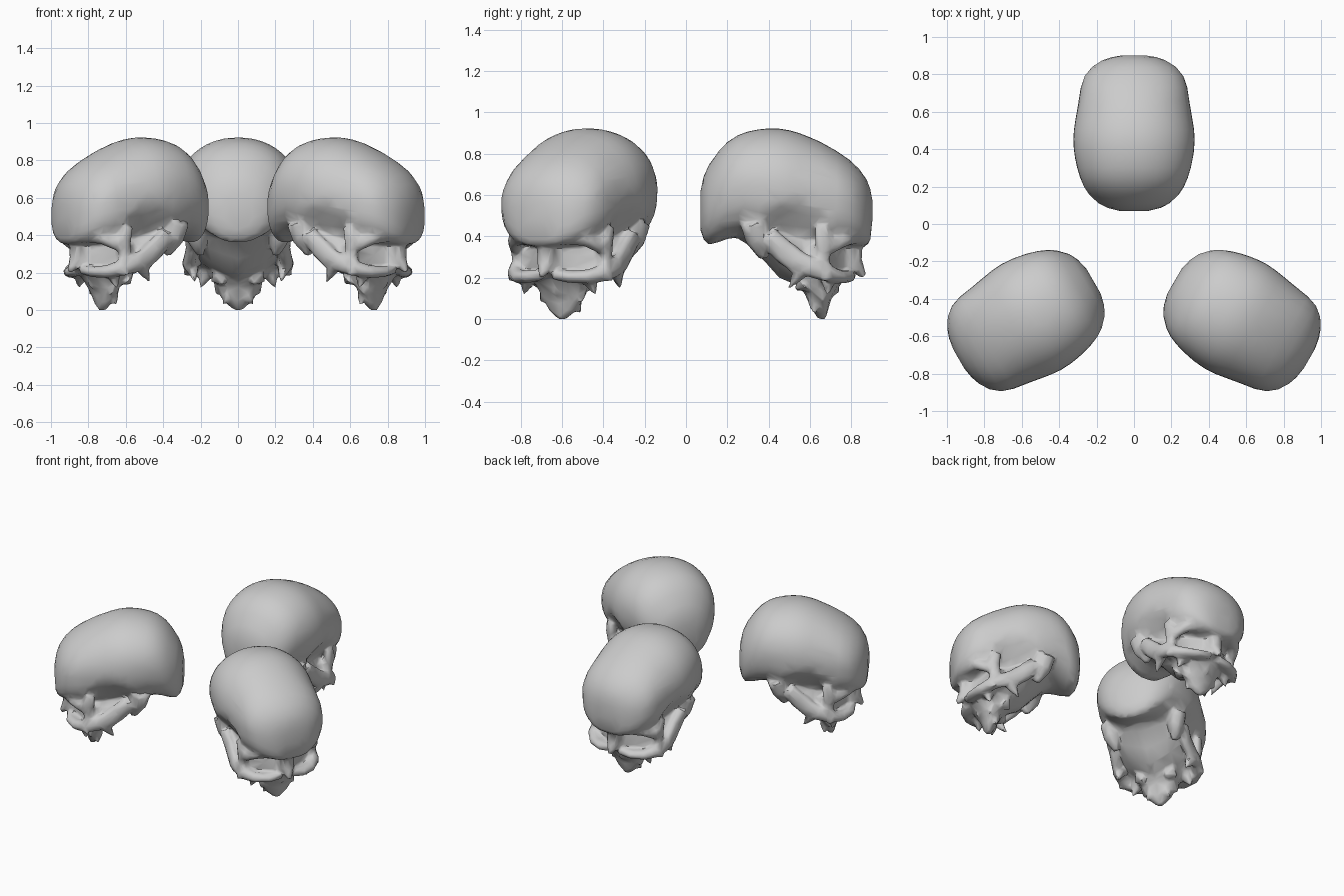
import bpy, bmesh, math
from mathutils import Vector, Matrix

if "Cube" in bpy.data.objects:
    bpy.data.objects.remove(bpy.data.objects["Cube"])

CENTRE = Vector((0, -0.18, 0))   # middle of the ring of three skulls
parts = []


def power(v, e):
    return math.copysign(abs(v) ** (2 / e), v)


def finish(name, bm, mirror=False):
    if mirror:
        geo = bmesh.ops.duplicate(bm, geom=bm.verts[:] + bm.edges[:] + bm.faces[:])["geom"]
        for v in geo:
            if isinstance(v, bmesh.types.BMVert):
                v.co.x *= -1
    bmesh.ops.recalc_face_normals(bm, faces=bm.faces[:])
    me = bpy.data.meshes.new(name)
    bm.to_mesh(me)
    bm.free()
    ob = bpy.data.objects.new(name, me)
    bpy.context.collection.objects.link(ob)
    parts.append(ob)


def bridge(bm, rings):
    n = len(rings[0])
    for a, b in zip(rings, rings[1:]):
        for i in range(n):
            j = (i + 1) % n
            bm.faces.new((a[i], a[j], b[j], b[i]))
    bm.faces.new(rings[0])
    bm.faces.new(rings[-1][::-1])


def loft(sections, axis='Y', n=24, upper=2.1, lower=(2.7, 2.7)):
    """sections: position along axis, low, high, half width; lower: roundness first to last"""
    bm = bmesh.new()
    rings = []
    for k, (pos, lo, hi, hw) in enumerate(sections):
        mid, half, ring = (lo + hi) / 2, (hi - lo) / 2, []
        low = lower[0] + (lower[1] - lower[0]) * k / (len(sections) - 1)
        for i in range(n):
            c, s = math.cos(2 * math.pi * i / n), math.sin(2 * math.pi * i / n)
            e = upper if s > 0 else low
            x, t = hw * power(c, e), mid + half * power(s, e)
            ring.append(bm.verts.new((x, pos, t) if axis == 'Y' else (x, t, pos)))
        rings.append(ring)
    bridge(bm, rings)
    return bm


def bar(bm, points, n=8):
    """tapered tube; points: x, y, z, radius across, radius up"""
    rings = []
    for k, (x, y, z, ra, ru) in enumerate(points):
        a = Vector(points[max(k - 1, 0)][:3])
        b = Vector(points[min(k + 1, len(points) - 1)][:3])
        t = (b - a).normalized()
        up = Vector((0, 0, 1)) if abs(t.z) < 0.8 else Vector((0, 1, 0))
        side = t.cross(up).normalized()
        up = side.cross(t)
        rings.append([bm.verts.new(Vector((x, y, z))
                      + side * ra * math.cos(2 * math.pi * i / n)
                      + up * ru * math.sin(2 * math.pi * i / n)) for i in range(n)])
    bridge(bm, rings)


def spike(bm, base, tip, r):
    bar(bm, [(*base, r, r), (*tip, 0.008, 0.008)], 5)


# Brain case, with hollowed temples
bm = loft([(.07, .43, .62, .08), (.085, .385, .69, .14), (.11, .36, .745, .19),
           (.16, .372, .815, .242), (.20, .388, .857, .268), (.25, .395, .89, .289),
           (.30, .382, .908, .304), (.35, .365, .918, .315), (.40, .35, .923, .322),
           (.45, .34, .922, .325), (.50, .33, .914, .322), (.55, .32, .90, .315),
           (.60, .32, .88, .306), (.65, .325, .858, .297), (.69, .335, .836, .291),
           (.73, .345, .813, .285), (.79, .35, .772, .265), (.84, .35, .725, .225),
           (.875, .355, .675, .17), (.892, .38, .63, .12), (.902, .47, .58, .06)],
          n=48, lower=(2.1, 2.9))
for v in bm.verts:
    d = Vector((0, (v.co.y - .52) * .95, v.co.z - .40)).length / .17
    if d < 1 and abs(v.co.x) > .05:
        v.co.x -= math.copysign(.05 * (1 - d ** 3), v.co.x)
finish("brain_case", bm)

# Underside of the skull, a wedge along the middle
finish("skull_base", loft([(.20, .42, .55, .10), (.30, .36, .55, .20), (.38, .28, .52, .235),
                           (.45, .20, .50, .24), (.57, .15, .44, .23), (.66, .16, .40, .20)],
                          n=24, lower=(1.5, 1.3)))

# Eye socket back wall
finish("socket_wall", loft([(.44, .25, .40, .12), (.55, .22, .40, .20), (.62, .21, .39, .245),
                            (.66, .21, .38, .255), (.69, .21, .37, .20), (.73, .20, .37, .13),
                            (.77, .20, .37, .065), (.81, .22, .37, .045)],
                           n=20, lower=(3, 3), upper=3))

# Upper jaw tapering to a point
finish("upper_jaw", loft([(.25, .48, .77, .15), (.20, .50, .77, .16), (.13, .57, .725, .12),
                          (.09, .59, .70, .105), (.045, .61, .69, .075), (0, .64, .675, .022)],
                         'Z', n=12, upper=2.4, lower=(2, 2)))

# Nose bridge, hanging from the brow
bm = bmesh.new()
bar(bm, [(0, .80, .42, .08, .06), (0, .81, .34, .05, .045), (0, .81, .27, .05, .045),
         (0, .862, .205, .014, .014)])
spike(bm, (0, .68, .16), (0, .745, .125), .04)
finish("nose_bridge", bm)

# Brow ridge over each socket
bm = bmesh.new()
bar(bm, [(.02, .82, .385, .03, .035), (.12, .81, .395, .04, .035),
         (.20, .765, .385, .04, .035), (.245, .69, .35, .03, .04)])
finish("brow_ridge", bm, True)

# Cheek bone: lower socket rim, outer post and arch to the temple
bm = bmesh.new()
bar(bm, [(.03, .80, .215, .025, .025), (.11, .78, .205, .045, .03), (.19, .74, .205, .045, .035),
         (.25, .68, .225, .04, .045), (.265, .61, .25, .035, .05), (.255, .54, .275, .035, .06),
         (.245, .47, .33, .035, .06), (.245, .40, .40, .04, .05)])
bar(bm, [(.245, .67, .22, .035, .045), (.245, .66, .29, .028, .035),
         (.25, .67, .38, .035, .045), (.265, .65, .45, .02, .03)])
finish("cheek_bone", bm, True)

# Ragged broken edges on the cheek, arch and jaw
bm = bmesh.new()
for base, tip, r in [((.24, .69, .22), (.29, .67, .19), .045),
                     ((.17, .69, .20), (.20, .685, .12), .05),
                     ((.25, .57, .25), (.23, .50, .15), .05),
                     ((.10, .58, .18), (.08, .53, .14), .06),
                     ((.05, .62, .08), (.08, .62, .03), .035),
                     ((.09, .64, .15), (.115, .67, .08), .045)]:
    spike(bm, base, tip, r)
finish("ragged_edge", bm, True)

# Bony knobs behind the ears
bm = bmesh.new()
bar(bm, [(.235, .33, .47, .06, .07), (.22, .35, .38, .055, .06), (.20, .38, .295, .02, .025)])
finish("ear_knob", bm, True)

# Ridge across the back of the head
bm = bmesh.new()
bar(bm, [(0, .115, .40, .03, .04), (.08, .12, .425, .03, .035), (.15, .15, .47, .03, .03),
         (.21, .20, .49, .02, .02)])
finish("rear_ridge", bm, True)

# Fuse the parts into one bone surface
bpy.ops.object.select_all(action='DESELECT')
for ob in parts:
    ob.select_set(True)
bpy.context.view_layer.objects.active = parts[0]
bpy.ops.object.join()
skull = bpy.context.view_layer.objects.active
skull.name = "skull"
mod = skull.modifiers.new("fuse", 'REMESH')
mod.mode, mod.voxel_size = 'VOXEL', 0.011
mod = skull.modifiers.new("soften", 'SMOOTH')
mod.factor, mod.iterations = 0.5, 3
mod = skull.modifiers.new("simplify", 'DECIMATE')
mod.ratio = 0.06
for name in ("fuse", "soften", "simplify"):
    bpy.ops.object.modifier_apply(modifier=name)
bpy.ops.object.shade_smooth_by_angle(angle=math.radians(50))

# Repeat the skull three times around the ring, facing outward
for turn in (120, -120):
    ob = skull.copy()
    ob.matrix_world = (Matrix.Translation(CENTRE) @ Matrix.Rotation(math.radians(turn), 4, 'Z')
                       @ Matrix.Translation(-CENTRE))
    bpy.context.collection.objects.link(ob)
